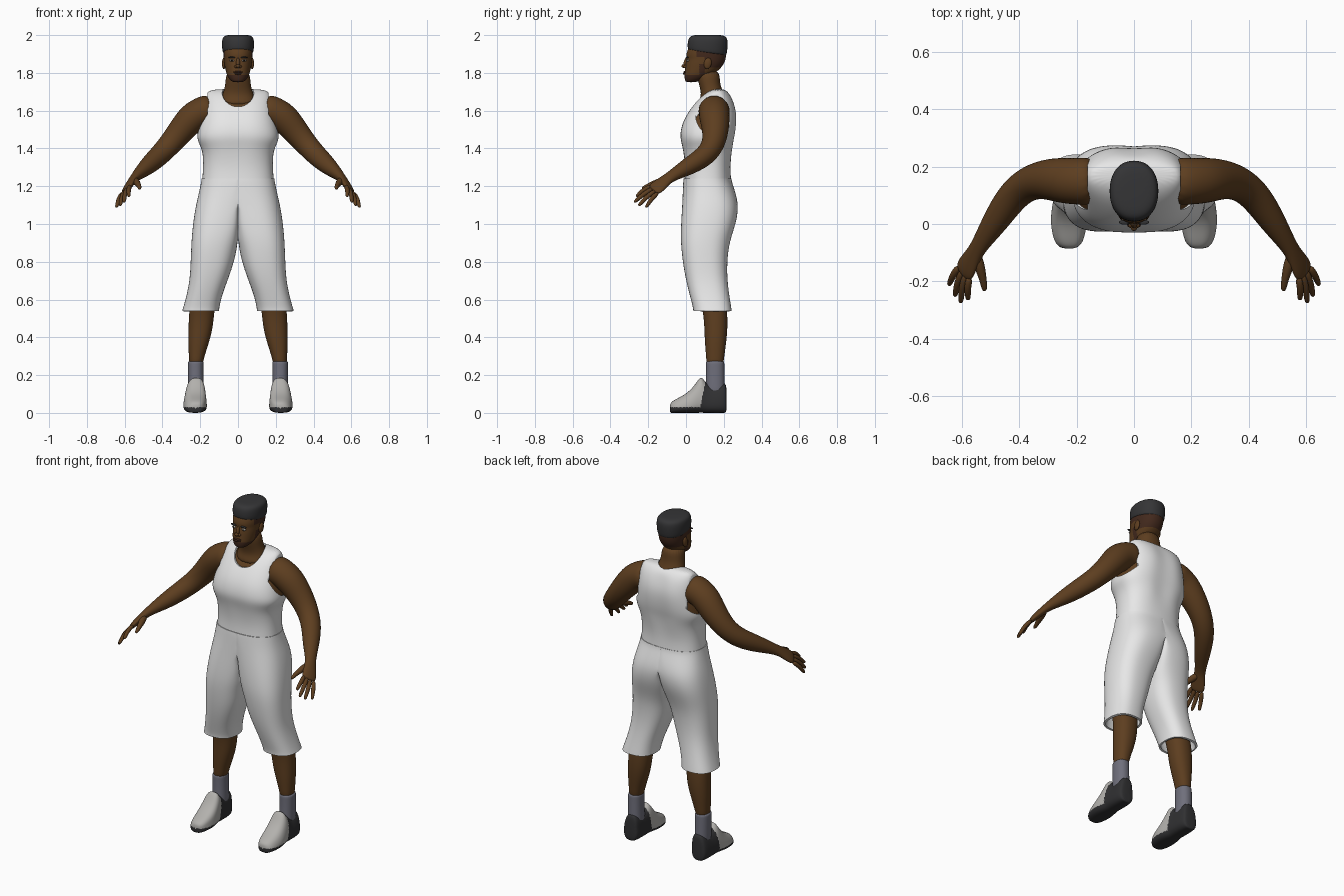
import bpy, bmesh
from math import sin, cos, pi, exp, radians
from mathutils import Vector, Matrix

if "Cube" in bpy.data.objects:
    bpy.data.objects.remove(bpy.data.objects["Cube"], do_unlink=True)


def material(name, r, g, b):
    m = bpy.data.materials.new(name)
    m.use_nodes = True
    m.diffuse_color = (r, g, b, 1)
    node = next(n for n in m.node_tree.nodes if n.type == 'BSDF_PRINCIPLED')
    node.inputs["Base Color"].default_value = (r, g, b, 1)
    node.inputs["Roughness"].default_value = 0.8
    return m


SKIN = material("brown skin", .11, .048, .014)
FADE = material("dark brown stubble", .055, .022, .012)
HAIR = material("charcoal hair", .035, .035, .037)
CLOTH = material("white cloth", .8, .8, .8)
SOCK = material("grey sock", .16, .16, .2)
SHOE = material("light grey shoe", .45, .44, .42)
SOLE = material("black sole", .03, .03, .032)
EYE = material("eye white", .5, .47, .42)
PUPIL = material("dark pupil", .01, .007, .005)


def make(name, bm, *mats):
    me = bpy.data.meshes.new(name)
    bm.to_mesh(me)
    bm.free()
    for m in mats:
        me.materials.append(m)
    ob = bpy.data.objects.new(name, me)
    bpy.context.scene.collection.objects.link(ob)
    return ob


def finish(ob, mirror=False, levels=2, thick=0, cutters=()):
    """Add the modifiers, bake them into the mesh and shade it smooth."""
    if mirror:
        ob.modifiers.new("Mirror", 'MIRROR')
    if levels:
        ob.modifiers.new("Subdivision", 'SUBSURF').levels = levels
    if thick:
        s = ob.modifiers.new("Solidify", 'SOLIDIFY')
        s.thickness, s.offset = thick, -1
    for c in cutters:
        b = ob.modifiers.new("Cut", 'BOOLEAN')
        b.operation, b.solver, b.object = 'DIFFERENCE', 'EXACT', c
    bpy.context.view_layer.update()
    graph = bpy.context.evaluated_depsgraph_get()
    me = bpy.data.meshes.new_from_object(ob.evaluated_get(graph))
    ob.modifiers.clear()
    ob.data = me
    for p in me.polygons:
        p.use_smooth = True
    me.set_sharp_from_angle(angle=radians(50))
    return ob


def paint(ob, rule):
    for p in ob.data.polygons:
        p.material_index = rule(p.center)


def oval(rx, ry, n=24, power=2.0):
    """Superellipse outline around the origin."""
    out = []
    for i in range(n):
        c, s = cos(2 * pi * i / n), sin(2 * pi * i / n)
        c, s = [0 if abs(k) < 1e-6 else k for k in (c, s)]
        out.append((rx * abs(c) ** (2 / power) * (1 if c > 0 else -1),
                    ry * abs(s) ** (2 / power) * (1 if s > 0 else -1)))
    return out


def loft(rings, bottom=True, top=True):
    bm = bmesh.new()
    vs = [[bm.verts.new(p) for p in r] for r in rings]
    n = len(vs[0])
    for a, b in zip(vs, vs[1:]):
        for i in range(n):
            j = (i + 1) % n
            bm.faces.new((a[i], a[j], b[j], b[i]))
    if bottom:
        bm.faces.new(vs[0][::-1])
    if top:
        bm.faces.new(vs[-1])
    if bottom and top:
        bmesh.ops.recalc_face_normals(bm, faces=bm.faces)
    return bm


def stack(rows, power=2.2, **caps):
    """Horizontal ovals from rows of (z, x centre, x radius, y front, y back)."""
    return loft([[(cx + x, (y0 + y1) / 2 + y, z) for x, y in
                  oval(rx, (y1 - y0) / 2, power=power)]
                 for z, cx, rx, y0, y1 in rows], **caps)


def tube(points, side=(.59, .59, -.55)):
    """Sweep ovals along points of (x, y, z, radius across, radius through)."""
    ps = [Vector(p[:3]) for p in points]
    rings = []
    for i, p in enumerate(points):
        t = (ps[min(i + 1, len(ps) - 1)] - ps[max(i - 1, 0)]).normalized()
        u = Vector(side)
        u = (u - t * u.dot(t)).normalized()
        v = t.cross(u)
        rings.append([ps[i] + u * a + v * b for a, b in oval(p[3], p[-1], 16)])
    return loft(rings)


def blob(name, loc, size, mat, mirror=False, tilt=0):
    bm = bmesh.new()
    mx = Matrix.Translation(loc) @ Matrix.Rotation(tilt, 4, 'X') @ Matrix.Diagonal((*size, 1))
    bmesh.ops.create_uvsphere(bm, u_segments=24, v_segments=16, radius=1, matrix=mx)
    return finish(make(name, bm, mat), mirror, 0)


# Torso: the vest and the skin inside it share one set of sections
TORSO = [(1.225, .192, -.01, .24), (1.30, .185, -.005, .235), (1.39, .187, -.018, .25),
         (1.44, .217, -.032, .258), (1.48, .218, -.036, .267), (1.54, .203, -.022, .274),
         (1.60, .188, .012, .272), (1.66, .178, .06, .252), (1.695, .166, .10, .228),
         (1.716, .14, .145, .20)]


def torso(inset, drop, first):
    bm = stack([(z - drop, 0, rx - inset, y0 + inset, y1 - inset)
                for z, rx, y0, y1 in TORSO[first:]], power=2.5, bottom=first > 0)
    for v in bm.verts:                       # spine and breastbone grooves
        groove = exp(-(v.co.x / .035) ** 2) * (v.co.z < 1.68) * (v.co.z > 1.32)
        v.co.y += groove * (-.012 if v.co.y > .12 else .005)
    return bm


finish(make("chest_skin", torso(.016, .012, 1), SKIN))
neck_cut = blob("neckline_cutter", (0, .07, 1.725), (.092, .145, .108), CLOTH)
bm = bmesh.new()
bmesh.ops.create_cone(bm, cap_ends=True, segments=40, radius1=1, radius2=1, depth=.3,
                      matrix=Matrix.Translation((.312, .15, 1.585)) @
                      Matrix.Diagonal((1, .10, .118, 1)) @ Matrix.Rotation(pi / 2, 4, 'Y'))
arm_cut = finish(make("armhole_cutter", bm, CLOTH), True, 0)
finish(make("vest", torso(0, 0, 0), CLOTH), thick=.009, cutters=(neck_cut, arm_cut))
for c in (neck_cut, arm_cut):
    c.hide_render = True
    bpy.data.objects.remove(c, do_unlink=True)

# Shorts: one leg cut off at the centre plane, then mirrored
LEG = [(.54, .1, .296, .038, .243), (.56, .098, .29, .036, .24), (.62, .085, .273, .02, .23),
       (.70, .055, .257, .0, .22), (.78, .026, .252, -.015, .218), (.87, .004, .249, -.026, .225),
       (.94, -.025, .245, -.029, .243), (1.02, -.06, .237, -.026, .27),
       (1.10, -.11, .224, -.021, .279), (1.17, -.17, .207, -.018, .262), (1.22, -.196, .197, -.016, .245),
       (1.24, -.194, .194, -.014, .242)]
bm = stack([(z, (a + b) / 2, (b - a) / 2, y0, y1) for z, a, b, y0, y1 in LEG],
           power=2.5, bottom=False, top=False)
for v in bm.verts:
    v.co.x = max(v.co.x, 0)
bmesh.ops.delete(bm, geom=[f for f in bm.faces if max(v.co.x for v in f.verts) < 1e-5],
                 context='FACES')
finish(make("shorts", bm, CLOTH), True, thick=.012)

# Lower legs and socks
finish(make("legs", stack([(.24, .224, .035, .11, .196), (.30, .219, .041, .106, .203),
                           (.37, .209, .055, .10, .213), (.44, .199, .064, .097, .22),
                           (.52, .193, .067, .093, .22), (.62, .183, .068, .07, .21),
                           (.70, .16, .07, .04, .19)]), SKIN), True)
finish(make("socks", stack([(.08, .222, .042, .105, .205), (.14, .223, .042, .104, .205),
                            (.20, .224, .041, .106, .204), (.265, .224, .042, .105, .203),
                            (.277, .223, .042, .105, .203)]), SOCK), True)

# Shoes: upright sections of (y, half width, height) from toe to heel
SHOES = [(-.086, .02, .045), (-.075, .04, .06), (-.05, .053, .075), (0, .062, .10),
         (.04, .06, .138), (.07, .055, .185), (.085, .053, .19), (.105, .051, .16), (.135, .05, .142),
         (.17, .05, .15), (.205, .046, .163), (.216, .034, .14)]
shoe = make("shoes", loft([[(.227 + x * (1 - .3 * z / h) - .012 * (z > 0) * z / h, y, h / 2 + z)
                            for x, z in oval(w, h / 2, power=2.8)]
                           for y, w, h in SHOES]), SHOE, SOLE)
finish(shoe, True)
paint(shoe, lambda c: int(c.z < .03 or c.y > .07 + .2 * c.z))

# Arms run from shoulder to knuckles in one sweep
finish(make("arms", tube([
    (.13, .15, 1.605, .082), (.18, .148, 1.60, .086), (.24, .15, 1.57, .085),
    (.31, .158, 1.485, .07), (.375, .14, 1.405, .06), (.43, .09, 1.35, .056),
    (.485, .005, 1.3, .047), (.542, -.08, 1.252, .03, .025), (.562, -.115, 1.226, .036, .021),
    (.583, -.15, 1.197, .045, .018), (.596, -.178, 1.174, .042, .013)]), SKIN), True)

# Fingers fan out from the knuckle line
knuckle, across = Vector((.591, -.166, 1.184)), Vector((.59, .59, -.55))
TIPS = {"index": (.578, -.264, 1.146), "middle": (.604, -.275, 1.115),
        "ring": (.624, -.252, 1.097), "little": (.645, -.213, 1.088)}
for i, (name, tip) in enumerate(TIPS.items()):
    base = knuckle + across * (i - 1.5) * .021
    mid = base.lerp(Vector(tip), .5) + Vector((.005, -.002, .007))
    finish(make(name + "_fingers", tube([(*base, .013), (*mid, .012), (*base.lerp(Vector(tip), .88), .01),
                                         (*tip, .006)]), SKIN), True)
finish(make("thumbs", tube([(.552, -.1, 1.236, .018), (.538, -.145, 1.222, .02),
                            (.526, -.19, 1.207, .013), (.521, -.22, 1.193, .011),
                            (.52, -.234, 1.186, .006)]), SKIN), True)

# Neck and head
finish(make("neck", stack([(1.62, 0, .11, .05, .22), (1.67, 0, .09, .08, .212),
                           (1.71, 0, .073, .077, .192), (1.75, 0, .066, .065, .178),
                           (1.82, 0, .062, .05, .18)]), SKIN))
head = make("head", stack([(1.75, 0, .026, .0, .05), (1.762, 0, .043, -.006, .085),
                           (1.785, 0, .058, -.01, .13), (1.815, 0, .067, -.007, .178),
                           (1.85, 0, .074, -.002, .203), (1.875, 0, .076, .004, .211),
                           (1.895, 0, .078, -.001, .214), (1.93, 0, .079, .01, .214),
                           (1.96, 0, .07, .03, .2)]), SKIN, FADE)
finish(head, levels=3)
paint(head, lambda c: int((c.y > .1 and c.z > 1.83) or (c.y > .055 and c.z > 1.885)
                          or (c.z < 1.79 and c.y < .12) or (.07 < c.y < .1 and c.z < 1.85)))

# Flat-topped hair, lower at the back
hair = stack([(1.905, 0, .075, .016, .208), (1.915, 0, .083, .009, .217),
              (1.945, 0, .086, .007, .222), (1.978, 0, .085, .01, .221),
              (1.995, 0, .076, .022, .21), (2.002, 0, .05, .05, .18)])
for v in hair.verts:
    if v.co.z < 1.93:
        v.co.z -= .14 * (v.co.y - .1) + .002
finish(make("hair", hair, HAIR))

# Face
blob("nose_bridge", (0, -.002, 1.853), (.010, .011, .028), SKIN, tilt=-.25)
blob("nose_tip", (0, -.01, 1.836), (.012, .014, .010), SKIN)
blob("nostrils", (.011, -.003, 1.833), (.009, .011, .008), SKIN, True)
blob("upper_lip", (0, -.006, 1.805), (.024, .008, .005), FADE)
blob("lower_lip", (0, -.007, 1.796), (.020, .009, .006), FADE)
blob("eyes", (.032, .010, 1.866), (.013, .009, .006), EYE, True)
blob("pupils", (.032, .004, 1.866), (.005, .005, .005), PUPIL, True)
blob("eyebrows", (.033, .006, 1.882), (.019, .008, .004), HAIR, True)
blob("ears", (.075, .115, 1.85), (.010, .020, .030), SKIN, True, -.2)
